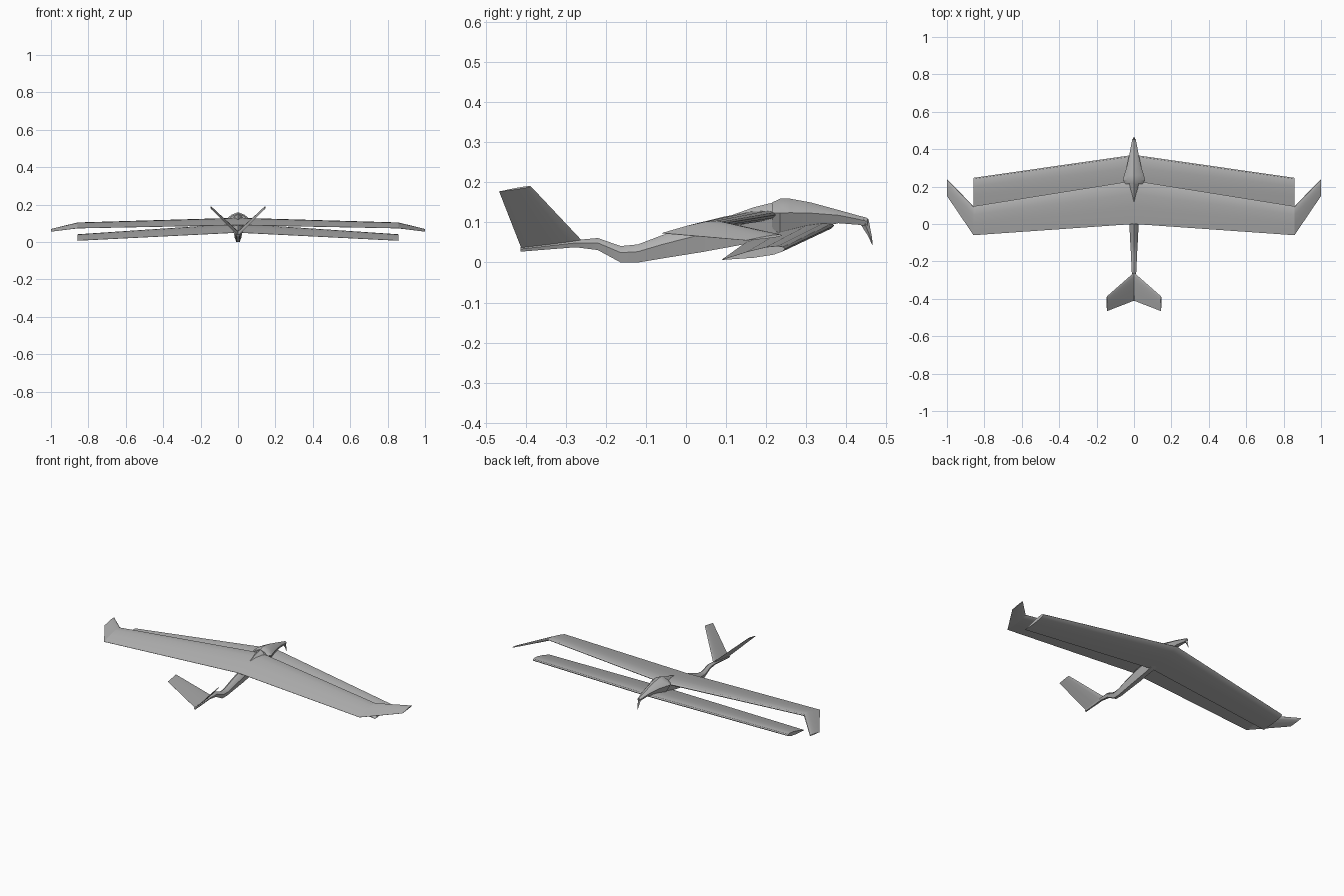
import bpy, bmesh
from mathutils import Vector

cube = bpy.data.objects.get("Cube")
if cube:
    bpy.data.objects.remove(cube, do_unlink=True)

grey = bpy.data.materials.new("light grey")
grey.use_nodes = True
grey.diffuse_color = (0.45, 0.45, 0.45, 1)
grey.node_tree.nodes["Principled BSDF"].inputs["Base Color"].default_value = (0.45, 0.45, 0.45, 1)


def loft(name, rings, caps=(True, True), mirror=False, angle=0.5):
    """Skin a row of equal rings into one object."""
    bm = bmesh.new()
    rows = [[bm.verts.new(p) for p in ring] for ring in rings]
    for a, b in zip(rows, rows[1:]):
        for i in range(len(a)):
            j = (i + 1) % len(a)
            bm.faces.new((a[i], a[j], b[j], b[i]))
    for row, wanted in zip((rows[0], rows[-1]), caps):
        if wanted:
            bm.faces.new(row)
    bmesh.ops.recalc_face_normals(bm, faces=bm.faces)
    # Open roots meet the mirror plane, so face direction is set from the upper skin
    mesh = bpy.data.meshes.new(name)
    bm.to_mesh(mesh)
    bm.free()
    mesh.materials.append(grey)
    obj = bpy.data.objects.new(name, mesh)
    bpy.context.collection.objects.link(obj)
    bpy.ops.object.select_all(action='DESELECT')
    obj.select_set(True)
    bpy.context.view_layer.objects.active = obj
    bpy.ops.object.shade_smooth_by_angle(angle=angle)
    if mirror:
        mod = obj.modifiers.new("Mirror", 'MIRROR')
        mod.use_axis[0] = True
    return obj


# Airfoil: chord fraction from the leading edge, and height per chord
AIRFOIL = [(0, 0), (0.03, 0.035), (0.12, 0.065), (0.3, 0.08), (0.6, 0.06),
           (1, 0.004), (1, -0.004), (0.5, -0.055), (0.18, -0.06), (0.04, -0.035)]


def section(lead, trail, up=(0, 0, 1), thick=1.0):
    lead, trail, up = Vector(lead), Vector(trail), Vector(up)
    chord = (trail - lead).length
    return [lead.lerp(trail, c) + up * h * chord * thick for c, h in AIRFOIL]


# Rear upper wing with forward-swept tips
upper = [section((0, 0.232, 0.12), (0, 0, 0.09), thick=0.85),
         section((0.858, 0.095, 0.098), (0.858, -0.06, 0.073), thick=0.9)]
loft("upper_wing", upper, caps=(False, True), mirror=True)
loft("wing_tip", [upper[1], section((1, 0.24, 0.068), (1, 0.15, 0.055), thick=0.5)],
     caps=(False, True), mirror=True)

# Front lower wing
loft("lower_wing", [section((0, 0.37, 0.092), (0, 0.15, 0.05), thick=0.8),
                    section((0.857, 0.247, 0.034), (0.857, 0.09, 0.007))],
     caps=(False, True), mirror=True)

# V tail
slant = (-0.7, 0, 0.7)
loft("tail_fin", [section((0, -0.26, 0.055), (0, -0.41, 0.034), slant, 0.35),
                  section((0.145, -0.387, 0.19), (0.145, -0.466, 0.177), slant, 0.5)],
     caps=(False, True), mirror=True)


def body_ring(y, low, high, half, shoulder=0.6):
    mid = low + (high - low) * shoulder
    return [(0, y, high), (half * 0.6, y, high * 0.6 + mid * 0.4), (half, y, mid),
            (half * 0.5, y, low), (-half * 0.5, y, low),
            (-half, y, mid), (-half * 0.6, y, high * 0.6 + mid * 0.4)]


# Body: y, bottom, top, half width
BODY = [(-0.413, 0.027, 0.038, 0.007), (-0.275, 0.038, 0.056, 0.011),
        (-0.22, 0.031, 0.061, 0.014), (-0.163, 0.0, 0.041, 0.016),
        (-0.12, 0.0, 0.045, 0.019), (-0.06, 0.01, 0.068, 0.022),
        (0.04, 0.026, 0.1, 0.027), (0.1, 0.037, 0.113, 0.026),
        (0.17, 0.05, 0.138, 0.03), (0.24, 0.066, 0.155, 0.038)]
loft("body", [body_ring(*s) for s in BODY])

# Head: a flared hood that narrows to the nose
HEAD = [(0.215, 0.085, 0.15, 0.048), (0.235, 0.07, 0.159, 0.06),
        (0.26, 0.072, 0.159, 0.053), (0.31, 0.083, 0.15, 0.038),
        (0.38, 0.098, 0.131, 0.023), (0.43, 0.094, 0.117, 0.014),
        (0.453, 0.09, 0.111, 0.009)]
loft("head", [body_ring(*s) for s in HEAD])

# Hooked beak: z, back, front, half width
BEAK = [(0.109, 0.43, 0.455, 0.009), (0.088, 0.44, 0.459, 0.008),
        (0.068, 0.453, 0.463, 0.005), (0.045, 0.464, 0.466, 0.001)]
loft("beak", [[(0, f, z), (h, (b + f) / 2, z), (0, b, z), (-h, (b + f) / 2, z)]
              for z, b, f, h in BEAK])
